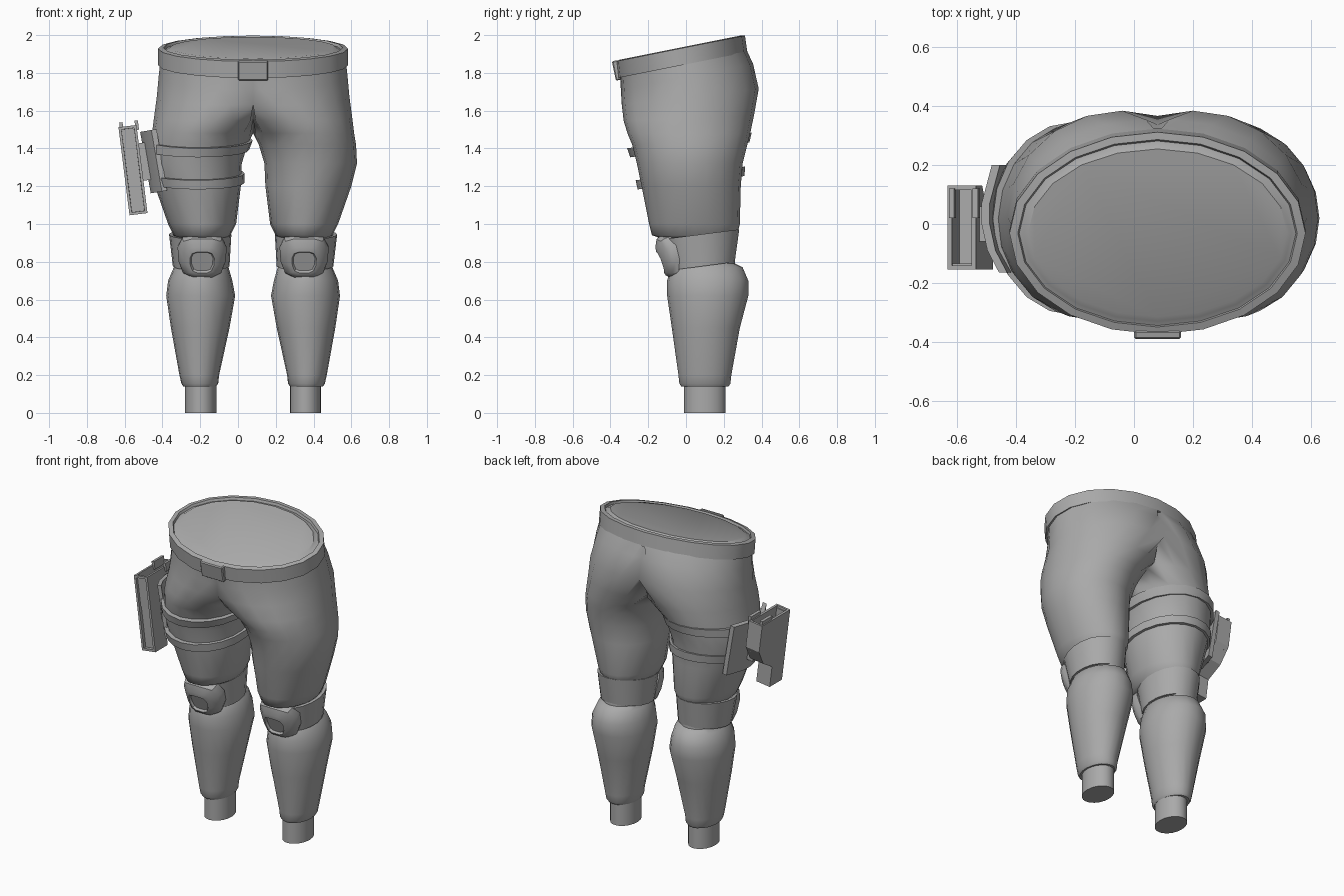
import bpy, bmesh, math
from mathutils import Matrix, Vector

MID = 0.08      # centre line of the body
SIDES = 20

cube = bpy.data.objects.get("Cube")
if cube:
    bpy.data.objects.remove(cube)

grey = bpy.data.materials.new("plain grey")
grey.use_nodes = True
COLOUR = (0.4, 0.4, 0.4, 1)
grey.diffuse_color = COLOUR
grey.node_tree.nodes["Principled BSDF"].inputs["Base Color"].default_value = COLOUR


def finish(name, bm, loc=(MID, 0, 0), rot=(0, 0, 0), mirror=False, angle=35):
    bmesh.ops.recalc_face_normals(bm, faces=bm.faces)
    mesh = bpy.data.meshes.new(name)
    bm.to_mesh(mesh)
    bm.free()
    mesh.materials.append(grey)
    ob = bpy.data.objects.new(name, mesh)
    bpy.context.collection.objects.link(ob)
    ob.location, ob.rotation_euler = loc, rot
    if mirror:
        ob.modifiers.new("Mirror", "MIRROR").merge_threshold = 0.0005
    bpy.ops.object.select_all(action="DESELECT")
    ob.select_set(True)
    bpy.context.view_layer.objects.active = ob
    bpy.ops.object.shade_smooth_by_angle(angle=math.radians(angle))
    return ob


def ring(z, x0, x1, y0, y1, tilt=0.0, clamp=False):
    """Oval between the given limits, sloping up to the back by tilt."""
    pts = []
    for i in range(SIDES):
        a = math.tau * i / SIDES
        x = (x0 + x1) / 2 + (x1 - x0) / 2 * math.cos(a)
        y = (y0 + y1) / 2 + (y1 - y0) / 2 * math.sin(a)
        pts.append(Vector((max(x, 0) if clamp else x, y, z + tilt * y)))
    return pts


def loft(rings, start=False, end=False, loop=False):
    bm = bmesh.new()
    rows = [[bm.verts.new(p) for p in r] for r in rings]
    pairs = list(zip(rows, rows[1:])) + ([(rows[-1], rows[0])] if loop else [])
    for a, b in pairs:
        n = len(a)
        for i in range(n):
            j = (i + 1) % n
            bm.faces.new((a[i], a[j], b[j], b[i]))
    if start:
        bm.faces.new(rows[0])
    if end:
        bm.faces.new(rows[-1])
    return bm


def band(low, high, thick, tilt):
    """Closed strap between two ovals."""
    def grow(r, d):
        return ring(r[0], r[1] - d, r[2] + d, r[3] - d, r[4] + d, tilt)
    return loft([grow(low, -thick), grow(low, 0), grow(high, 0), grow(high, -thick)], loop=True)


# Trousers: height, inner, outer, front, back of each section of one half
thigh = [
    (0.92, .14, .40, -.12, .24), (0.94, .12, .42, -.18, .27), (1.0, .09, .45, -.195, .285),
    (1.2, .065, .52, -.235, .29), (1.32, .06, .55, -.26, .30), (1.42, .03, .545, -.285, .325),
    (1.48, 0, .535, -.31, .34), (1.56, -.12, .525, -.33, .36), (1.67, -.27, .51, -.34, .385),
    (1.78, -.42, .5, -.345, .355), (1.88, -.49, .49, -.35, .31)]
calf = [
    (.14, .205, .35, 0, .2), (.14, .195, .37, -.025, .225), (.155, .185, .38, -.035, .235),
    (.2, .18, .39, -.04, .24), (.45, .125, .435, -.075, .285), (.62, .095, .46, -.1, .33),
    (.7, .11, .45, -.1, .33), (.77, .13, .42, -.08, .3), (.79, .15, .4, -.06, .26),
    (.93, .14, .4, -.1, .25)]


def slope(z):
    return min(0.2, max(0, (z - 1.5) * 0.7))


bm = loft([ring(*r, tilt=slope(r[0]), clamp=True) for r in thigh], start=True)
inner = [f for f in bm.faces if all(v.co.x < 1e-5 for v in f.verts)]
bmesh.ops.delete(bm, geom=inner, context="FACES")
bmesh.ops.remove_doubles(bm, verts=bm.verts, dist=1e-5)
finish("trousers", bm, mirror=True, angle=60)

finish("lower_legs", loft([ring(*r) for r in calf], True, True), mirror=True, angle=50)
foot = (.195, .36, -.01, .21)
finish("ankles", loft([ring(0, *foot), ring(.16, *foot)], True, True), mirror=True)

# Waistband with a shallow groove around the closing cap
waist = [(1.845, .48, -.34, .3), (1.845, .503, -.365, .325), (1.935, .503, -.375, .312),
         (1.94, .475, -.35, .287), (1.925, .47, -.345, .282), (1.93, .455, -.33, .267),
         (1.94, .44, -.315, .255)]
finish("waistband", loft([ring(z, -w, w, f, b, 0.2) for z, w, f, b in waist], end=True))

bm = bmesh.new()
bmesh.ops.create_cube(bm, size=1, matrix=Matrix.Diagonal((.16, .03, .105, 1)))
bmesh.ops.bevel(bm, geom=bm.edges[:], offset=.006, segments=1, affect="EDGES")
finish("buckle", bm, loc=(MID, -.367, 1.813), rot=(.2, 0, 0))

# Knee bands and pads
finish("knee_bands", band((.765, .125, .425, -.085, .258), (.935, .115, .445, -.13, .282), .02, .13),
       mirror=True)


def pad_outline(depth, s, drop):
    half = [(.06, .115), (.105, .095), (.13, .04), (.125, -.04), (.1, -.1), (.055, -.118)]
    pts = half + [(-x, z) for x, z in reversed(half)]
    return [Vector((.27 + x * s, depth + 2.5 * (x * s) ** 2, z * s - drop)) for x, z in pts]


layers = [(.035, .97, 0), (0, 1, 0), (-.022, .93, 0), (-.04, .68, .01),
          (-.042, .5, .015), (-.028, .44, .015)]
finish("knee_pads", loft([pad_outline(*p) for p in layers], True, True),
       loc=(MID, -.105, .825), rot=(.36, 0, 0), mirror=True)


# Thigh straps on the right leg follow the trouser sections
def section(z):
    for a, b in zip(thigh, thigh[1:]):
        if a[0] <= z <= b[0]:
            t = (z - a[0]) / (b[0] - a[0])
            return [p + (q - p) * t for p, q in zip(a, b)]


def around(z, d):
    z, x0, x1, y0, y1 = section(z)
    return (z, -x1 - d, -x0 + d, y0 - d, y1 + d)


for name, z in (("upper_strap", 1.39), ("lower_strap", 1.215)):
    finish(name, band(around(z, .018), around(z + .05, .018), .035, .125))

# Holster backing: a plate bent around the thigh
path = [(.06, -.165), (.02, -.09), (0, 0), (0, .07), (.035, .2)]
outline = [(x, y) for x, y in path] + [(x + .028, y) for x, y in reversed(path)]
plate = loft([[Vector((x, y, z)) for x, y in outline] for z in (-.165, .165)], True, True)
finish("holster_plate", plate, loc=(-.49, 0, 1.325), rot=(0, -.17, 0), angle=20)

bm = bmesh.new()
bmesh.ops.create_cube(bm, size=1, matrix=Matrix.Diagonal((.06, .12, .2, 1)))
finish("holster_mount", bm, loc=(-.5, 0, 1.33), rot=(0, -.14, 0))

# Holster: side profile extruded, then hollowed from the top and the front
side = [(-.155, -.235), (-.155, .235), (.13, .235), (.13, .06), (.07, -.04), (-.03, -.1), (-.03, -.235)]
bm = loft([[Vector((x, y, z)) for y, z in side] for x in (-.048, .048)], True, True)
bmesh.ops.recalc_face_normals(bm, faces=bm.faces)
for axis, depth in ((Vector((0, 0, 1)), .2), (Vector((0, -1, 0)), .02)):
    bm.normal_update()
    face = max(bm.faces, key=lambda f: f.normal.dot(axis) + f.calc_center_median().dot(axis))
    bmesh.ops.inset_individual(bm, faces=[face], thickness=.02)
    bmesh.ops.inset_individual(bm, faces=[face], thickness=.001, depth=-depth)
finish("holster", bm, loc=(-.556, 0, 1.285), rot=(0, -.125, 0), angle=20)

# Raised lips at the holster mouth
for i, x in enumerate((-.617, -.536)):
    bm = bmesh.new()
    bmesh.ops.create_cube(bm, size=1, matrix=Matrix.Diagonal((.018, .1, .05, 1)))
    finish("holster_lip_%d" % (i + 1), bm, loc=(x, .07, 1.513 + i * .01), rot=(0, -.125, 0))
